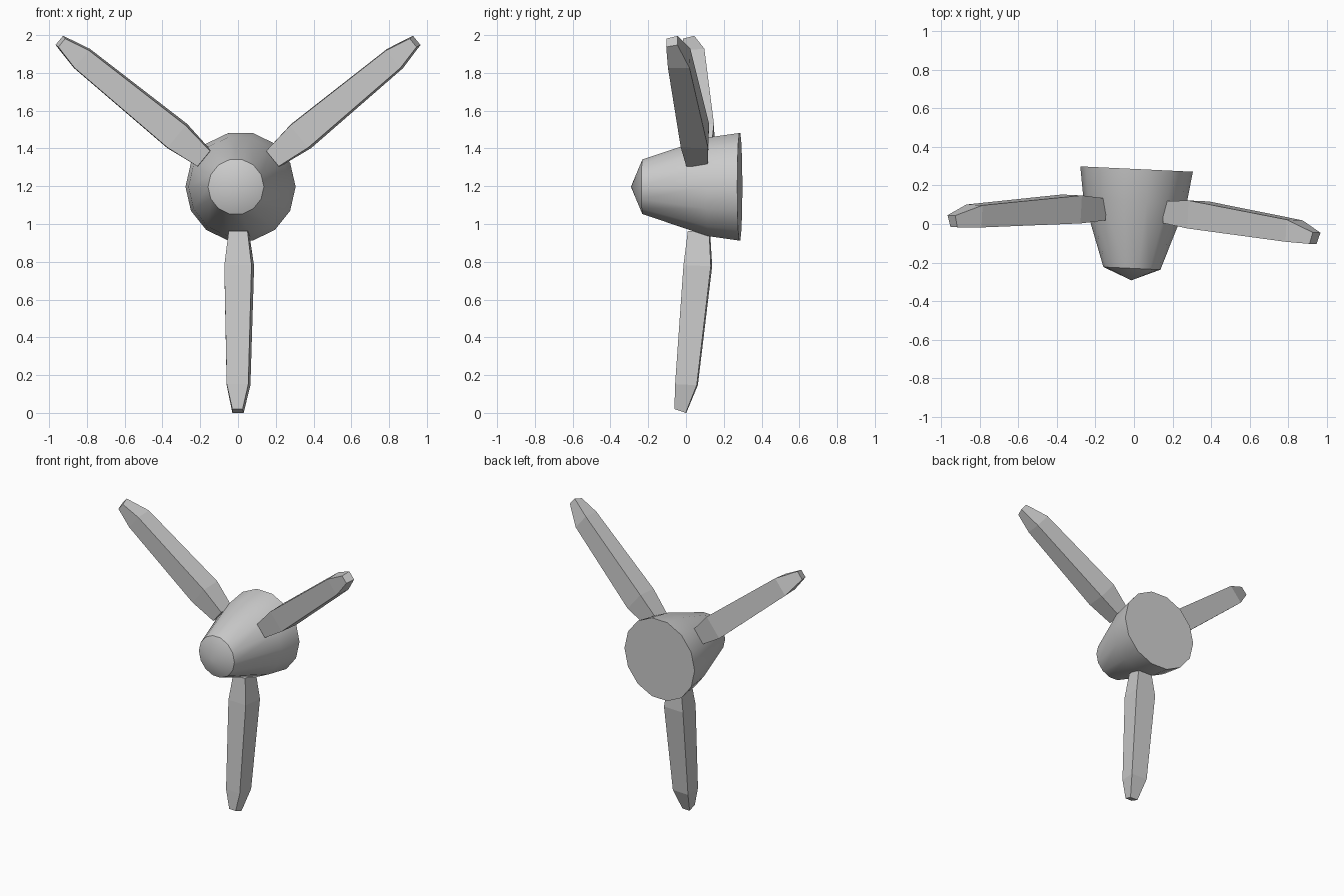
import bpy, bmesh
from math import sin, cos, pi, radians
from mathutils import Matrix

if "Cube" in bpy.data.objects:
    bpy.data.objects.remove(bpy.data.objects["Cube"])

HUB_Z = 1.197
# whole propeller is turned slightly about the vertical
PLACE = Matrix.Translation((0, 0, HUB_Z)) @ Matrix.Rotation(radians(-2.7), 4, 'Z')


def finish(name, bm):
    bmesh.ops.recalc_face_normals(bm, faces=bm.faces)
    mesh = bpy.data.meshes.new(name)
    bm.transform(PLACE)
    bm.to_mesh(mesh)
    bm.free()
    ob = bpy.data.objects.new(name, mesh)
    bpy.context.collection.objects.link(ob)
    return ob


def loft(bm, rings):
    for a, b in zip(rings, rings[1:]):
        n = len(a)
        for i in range(n):
            j = (i + 1) % n
            bm.faces.new((a[i], a[j], b[j], b[i]))


# Hub: 14-sided tapered body with a pointed nose and flat back
bm = bmesh.new()
rings = []
for y, r in ((-0.23, 0.148), (0.12, 0.268), (0.285, 0.292)):
    rings.append([bm.verts.new((r * cos(2 * pi * k / 14), y, r * sin(2 * pi * k / 14)))
                  for k in range(14)])
loft(bm, rings)
tip = bm.verts.new((0, -0.292, 0))
for k in range(14):
    bm.faces.new((rings[0][k], rings[0][(k + 1) % 14], tip))
bm.faces.new(rings[-1])
hub = finish("hub", bm)
bpy.context.view_layer.objects.active = hub
hub.select_set(True)
bpy.ops.object.shade_smooth_by_angle(angle=radians(30))

# Blade stations: front radius, back radius, front y, back y, front half width, back half width
STATIONS = ((0.235, 0.235, 0.012, 0.125, 0.050, 0.052),
            (0.415, 0.420, -0.010, 0.135, 0.072, 0.079),
            (1.045, 1.050, -0.055, 0.060, 0.057, 0.063),
            (1.177, 1.197, -0.060, 0.000, 0.027, 0.030))


def blade(name, angle, length, width):
    bm = bmesh.new()
    c, s = cos(radians(angle)), sin(radians(angle))
    root = STATIONS[0][0]
    rings = []
    for uf, ub, yf, yb, wf, wb in STATIONS:
        ring = []
        for u, w, y in ((uf, -wf, yf), (uf, wf, yf), (ub, wb, yb), (ub, -wb, yb)):
            u = root + (u - root) * length
            w *= width
            ring.append(bm.verts.new((u * c - w * s, y, u * s + w * c)))
        rings.append(ring)
    loft(bm, rings)
    bm.faces.new(rings[0])
    bm.faces.new(rings[-1])
    return finish(name, bm)


blade("lower_blade", -90, 1.0, 1.0)
blade("right_blade", 39.3, 1.028, 1.05)
blade("left_blade", 180 - 39.3, 1.028, 1.05)
